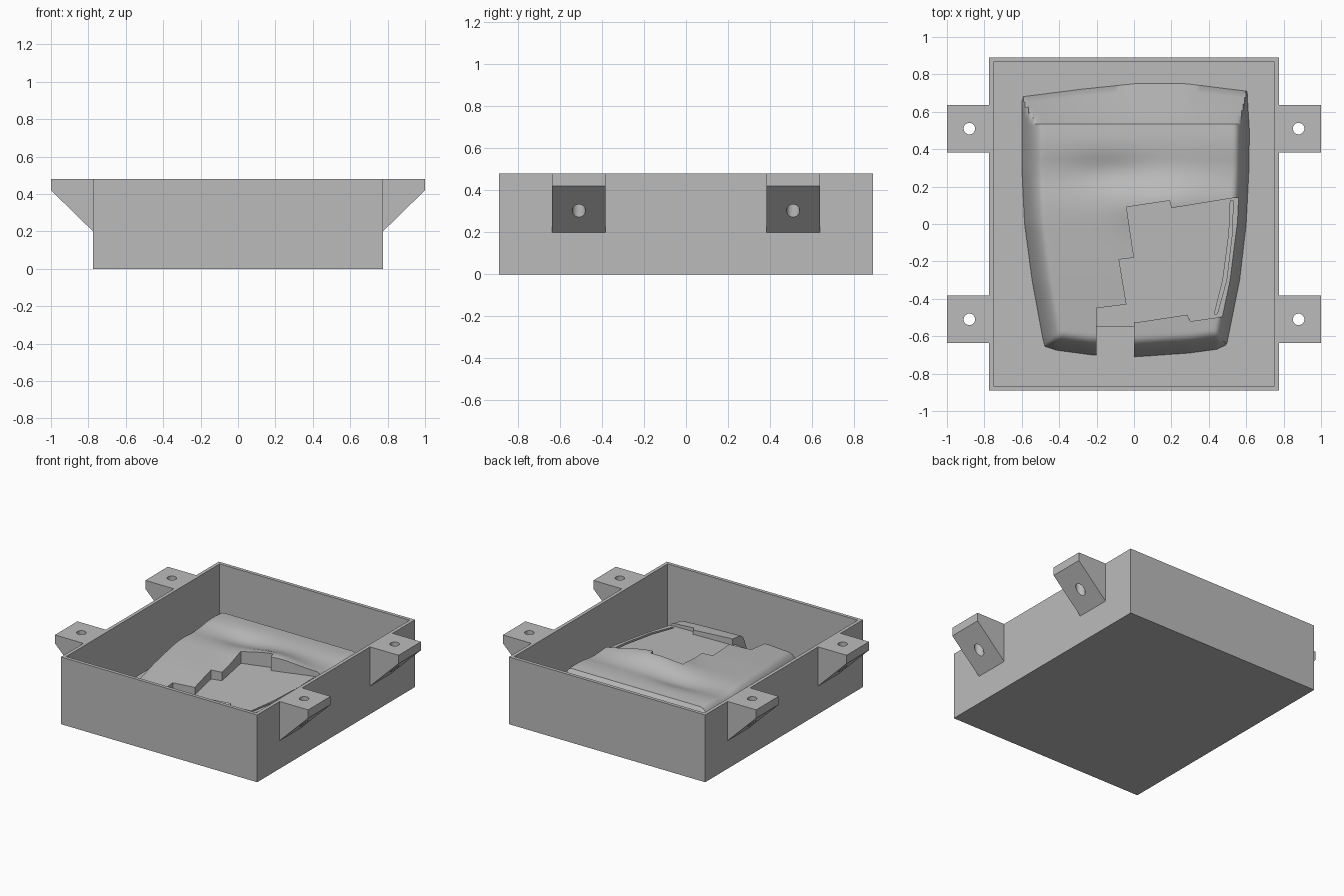
import bpy, bmesh, math
from mathutils import Vector

cube = bpy.data.objects.get("Cube")
if cube:
    bpy.data.objects.remove(cube, do_unlink=True)

grey = bpy.data.materials.new("plain grey")
grey.use_nodes = True
grey.diffuse_color = (0.5, 0.5, 0.5, 1)
grey.node_tree.nodes["Principled BSDF"].inputs["Base Color"].default_value = (0.5, 0.5, 0.5, 1)

X, Y, TOP, WALL, FLOOR = 0.775, 0.89, 0.48, 0.035, 0.035


def finish(name, bm):
    bmesh.ops.recalc_face_normals(bm, faces=bm.faces)
    mesh = bpy.data.meshes.new(name)
    bm.to_mesh(mesh)
    bm.free()
    mesh.materials.append(grey)
    obj = bpy.data.objects.new(name, mesh)
    bpy.context.collection.objects.link(obj)
    return obj


def prism(name, points, vec):
    bm = bmesh.new()
    face = bm.faces.new([bm.verts.new(p) for p in points])
    out = bmesh.ops.extrude_face_region(bm, geom=[face])["geom"]
    bmesh.ops.translate(bm, vec=vec, verts=[v for v in out if isinstance(v, bmesh.types.BMVert)])
    return finish(name, bm)


def cut(obj, cutter):
    mod = obj.modifiers.new("cut", "BOOLEAN")
    mod.operation, mod.solver, mod.object = "DIFFERENCE", "EXACT", cutter
    bpy.context.view_layer.update()
    graph = bpy.context.evaluated_depsgraph_get()
    mesh = bpy.data.meshes.new_from_object(obj.evaluated_get(graph))
    obj.modifiers.clear()
    obj.data = mesh
    bpy.data.objects.remove(cutter, do_unlink=True)


def smooth(obj, angle):
    bpy.ops.object.select_all(action="DESELECT")
    obj.select_set(True)
    bpy.context.view_layer.objects.active = obj
    bpy.ops.object.shade_smooth_by_angle(angle=math.radians(angle))


def interp(table, t):
    for (a, va), (b, vb) in zip(table, table[1:]):
        if t <= b:
            return va + (vb - va) * max(0, (t - a) / (b - a))
    return table[-1][1]


# Open tray
bm = bmesh.new()
bmesh.ops.create_cube(bm, size=1)
for v in bm.verts:
    v.co = (v.co.x * 2 * X, v.co.y * 2 * Y, (v.co.z + 0.5) * TOP)
lid = max(bm.faces, key=lambda f: f.calc_center_median().z)
bmesh.ops.inset_region(bm, faces=[lid], thickness=WALL)
out = bmesh.ops.extrude_face_region(bm, geom=[lid])["geom"]
bmesh.ops.translate(bm, vec=(0, 0, FLOOR - TOP), verts=[v for v in out if isinstance(v, bmesh.types.BMVert)])
if lid.is_valid:
    bmesh.ops.delete(bm, geom=[lid], context="FACES_ONLY")
finish("tray", bm)

# Four mounting brackets with vertical screw holes
for sx, side in ((1, "left"), (-1, "right")):
    for sy, end in ((1, "back"), (-1, "front")):
        profile = [(X, 0.2), (X, TOP), (1, TOP), (1, 0.42)]
        bracket = prism(f"{end}_{side}_bracket", [(sx * x, sy * 0.51 - 0.127, z) for x, z in profile], (0, 0.254, 0))
        ring = [math.tau * i / 24 for i in range(24)]
        hole = [(sx * 0.88 + 0.031 * math.cos(a), sy * 0.51 + 0.031 * math.sin(a), 0.1) for a in ring]
        cut(bracket, prism("hole_cutter", hole, (0, 0, 0.5)))
        smooth(bracket, 30)

# Moulded body: outline, crown height and edge rounding
LEFT = [(-0.7, -0.465), (-0.6, -0.49), (-0.3, -0.545), (0, -0.585), (0.3, -0.6), (0.7, -0.6)]
RIGHT = [(-0.7, 0.485), (-0.6, 0.505), (-0.3, 0.565), (0, 0.6), (0.3, 0.615), (0.5, 0.617), (0.7, 0.605)]
FRONT = [(0, -0.655), (0.06, -0.675), (0.25, -0.7), (0.5, -0.71), (0.8, -0.69), (0.95, -0.67), (1, -0.645)]
BACK = [(0, 0.68), (0.26, 0.72), (0.5, 0.75), (0.73, 0.75), (1, 0.71)]
CROWN = [(-0.7, 0.255), (-0.55, 0.272), (-0.2, 0.305), (0.1, 0.325), (0.27, 0.31), (0.43, 0.335), (0.55, 0.325)]


def rounded(e):
    return 1 - (1 - min(1, max(0, e))) ** 2.6


def crown(x, y):
    z = sum(interp(CROWN, y + d) for d in (-0.06, -0.03, 0, 0.03, 0.06)) / 5
    z += 0.05 * math.exp(-((x - 0.2) / 0.25) ** 2 - ((y - 0.12) / 0.13) ** 2)
    z -= 0.02 * math.exp(-((x + 0.15) / 0.2) ** 2 - ((y - 0.28) / 0.09) ** 2)
    return z


def spread(i, n):
    t = i / n
    return 0.4 * t + 0.6 * (1 - math.cos(math.pi * t)) / 2


N = 64
CREASE = 0.87
rows = sorted([spread(j, N) * CREASE for j in range(N + 1)] + [CREASE + (1 - CREASE) * k / 5 for k in range(1, 6)])
bm = bmesh.new()
grid = []
for t in rows:
    line = []
    for i in range(N + 1):
        s = spread(i, N)
        front, back = interp(FRONT, s), interp(BACK, s)
        if t <= CREASE:
            y = front + (0.535 - front) * t / CREASE
        else:
            y = 0.535 + (back - 0.535) * (t - CREASE) / (1 - CREASE)
        left, right = interp(LEFT, y), interp(RIGHT, y)
        x = left + (right - left) * s
        edge = min(rounded((x - left) / 0.12), rounded((right - x) / 0.085),
                   rounded((y - front) / 0.11), min(1, (1 - t) / (1 - CREASE)))
        line.append(bm.verts.new((x, y, FLOOR + (crown(x, y) - FLOOR) * edge)))
    grid.append(line)
for a, b in zip(grid, grid[1:]):
    for i in range(N):
        bm.faces.new((a[i], a[i + 1], b[i + 1], b[i]))
# Close the underside just below the tray floor
rim = [e for e in bm.edges if e.is_boundary]
out = bmesh.ops.extrude_edge_only(bm, edges=rim)["geom"]
for v in out:
    if isinstance(v, bmesh.types.BMVert):
        v.co.z = FLOOR - 0.015
bmesh.ops.holes_fill(bm, edges=[e for e in bm.edges if e.is_boundary])
body = finish("moulded_body", bm)

# Stepped opening with a gently tilted bed
OPENING = [(-0.04, 0.09), (0.19, 0.125), (0.2, 0.085), (0.568, 0.145), (0.555, -0.1), (0.525, -0.3),
           (0.48, -0.495), (0.3, -0.52), (0.285, -0.485), (0.02, -0.525), (0, -0.525), (0, -0.58),
           (-0.2, -0.58), (-0.2, -0.45), (-0.04, -0.43), (-0.08, -0.19), (0, -0.18)]
cut(body, prism("opening_cutter", [(x, y, 0.255 + 0.06 * x + 0.05 * y) for x, y in OPENING], (0, 0, 0.5)))

# Narrow curved slit beside the bed
SLIT = [(0.515, 0.125), (0.53, 0.125), (0.525, -0.05), (0.495, -0.3), (0.445, -0.48),
        (0.43, -0.48), (0.475, -0.3), (0.508, -0.05)]
cut(body, prism("slit_cutter", [(x, y, 0.2) for x, y in SLIT], (0, 0, 0.5)))

# Front slot down to the tray floor
SLOT = [(-0.2, -0.8), (0, -0.8), (0, -0.55), (-0.2, -0.55)]
cut(body, prism("slot_cutter", [(x, y, -0.1) for x, y in SLOT], (0, 0, 0.8)))
smooth(body, 35)
